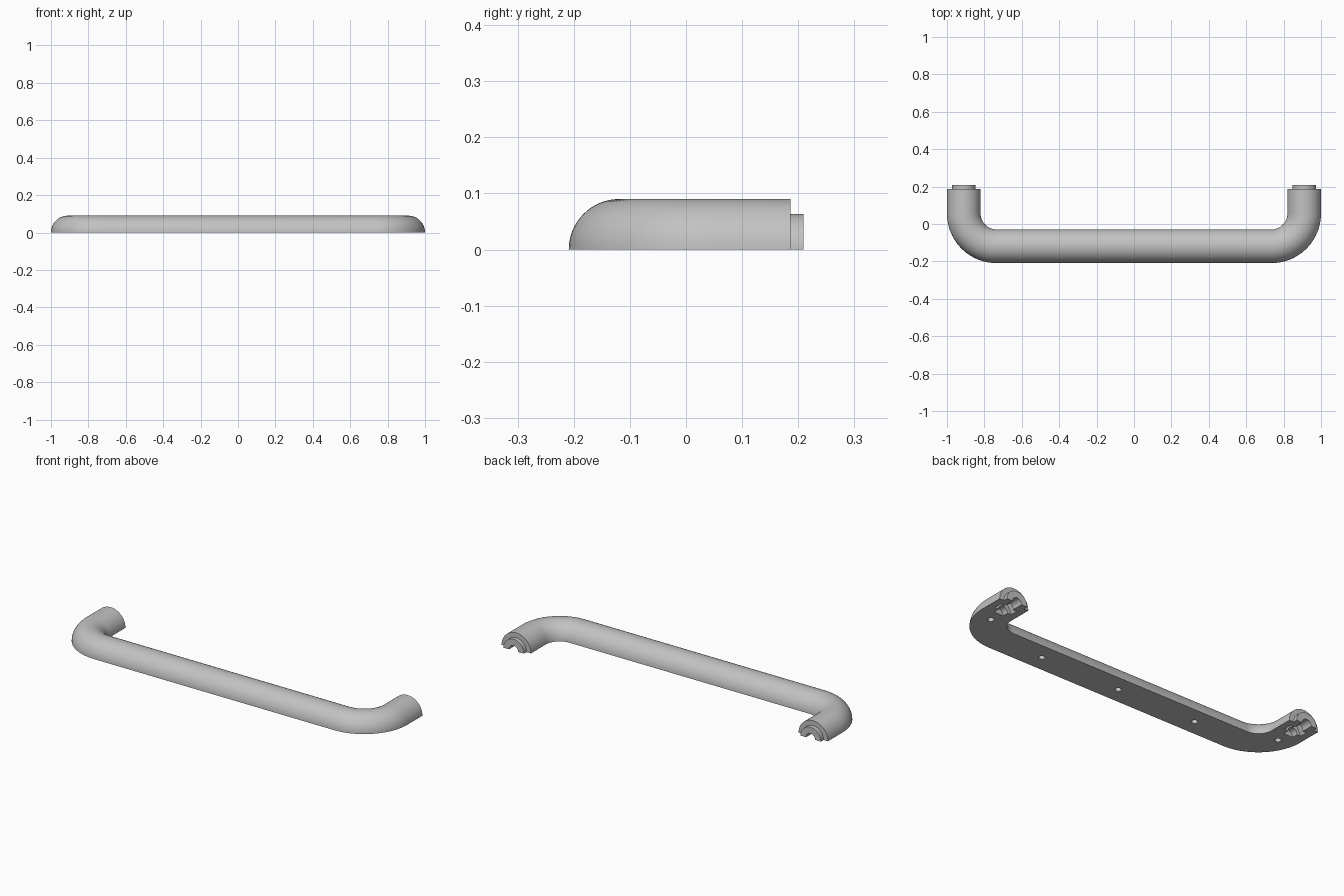
import bpy, bmesh, math
from mathutils import Vector, Matrix

if "Cube" in bpy.data.objects:
    bpy.data.objects.remove(bpy.data.objects["Cube"])

R = 0.09            # grip radius
PEG = 0.063         # peg radius at the leg ends
BEND = 0.175        # centre-line bend radius
LEG_X, BAR_Y = 0.91, -0.119
BX, BY = LEG_X - BEND, BAR_Y + BEND
LEG_END, PEG_END = 0.186, 0.209
SEG = 32

grey = bpy.data.materials.new("light grey")
grey.diffuse_color = (0.54, 0.54, 0.54, 1)
grey.use_nodes = True
grey.node_tree.nodes["Principled BSDF"].inputs["Base Color"].default_value = grey.diffuse_color

# Centre line of the right half: (x, y, direction angle, radius)
half = []
for i in range(25):
    a = math.radians(-90 + 90 * i / 24)
    half.append((BX + BEND * math.cos(a), BY + BEND * math.sin(a), a + math.pi / 2, R))
half += [(LEG_X, LEG_END, math.pi, R), (LEG_X, LEG_END, math.pi, PEG), (LEG_X, PEG_END, math.pi, PEG)]
half = [(x, y, a if a < 3 else math.pi / 2, r) for x, y, a, r in half]
path = [(-x, y, -a, r) for x, y, a, r in reversed(half)] + half

# Half-round handle swept along the path, flat underneath
bm = bmesh.new()
rings = []
for x, y, a, r in path:
    side = Vector((-math.sin(a), math.cos(a), 0))
    ring = []
    for i in range(SEG + 1):
        t = math.pi * i / SEG
        ring.append(bm.verts.new(Vector((x, y, 0)) + side * r * math.cos(t) + Vector((0, 0, r * math.sin(t)))))
    rings.append(ring)
n = SEG + 1
for p, q in zip(rings, rings[1:]):
    for i in range(n):
        if i == SEG and (p[0].co - q[0].co).length < 0.03 and abs(p[0].co.y - q[0].co.y) < 1e-6 \
                and abs(p[0].co.y - LEG_END) < 1e-6:
            continue    # shoulder step has no underside
        j = (i + 1) % n
        bm.faces.new((p[i], p[j], q[j], q[i]))
bm.faces.new(rings[0])
bm.faces.new(rings[-1])
# Underside joins the shoulder corners to the peg corners
bmesh.ops.holes_fill(bm, edges=[e for e in bm.edges if e.is_boundary], sides=0)
bmesh.ops.recalc_face_normals(bm, faces=bm.faces)
mesh = bpy.data.meshes.new("handle_half")
bm.to_mesh(mesh)
bm.free()
handle = bpy.data.objects.new("handle_half", mesh)
bpy.context.collection.objects.link(handle)
mesh.materials.append(grey)


def cut(name, sides, radius, centre, length, along_y):
    """Cut a prism-shaped recess out of the handle."""
    b = bmesh.new()
    m = Matrix.Translation(centre)
    if along_y:
        m = m @ Matrix.Rotation(math.pi / 2, 4, 'X')
        if sides == 6:
            m = m @ Matrix.Rotation(math.pi / 6, 4, 'Z') @ Matrix.Rotation(math.pi / 6, 4, 'Z')
    bmesh.ops.create_cone(b, cap_ends=True, segments=sides, radius1=radius, radius2=radius, depth=length, matrix=m)
    # Vertex pairs of the hexagon point sideways
    if sides == 6 and max(abs(v.co.x - centre[0]) for v in b.verts) < radius * 0.95:
        bmesh.ops.rotate(b, verts=b.verts, cent=centre, matrix=Matrix.Rotation(math.pi / 6, 3, 'Y'))
    me = bpy.data.meshes.new(name)
    b.to_mesh(me)
    b.free()
    me.materials.append(grey)
    cutter = bpy.data.objects.new(name, me)
    bpy.context.collection.objects.link(cutter)
    cutter.hide_render = True
    mod = handle.modifiers.new(name, 'BOOLEAN')
    mod.operation, mod.solver, mod.object = 'DIFFERENCE', 'EXACT', cutter
    bpy.context.view_layer.objects.active = handle
    bpy.ops.object.modifier_apply(modifier=name)
    bpy.data.objects.remove(cutter)


# Dowel holes along the flat side
for x, y in ((0, BAR_Y), (-0.48, BAR_Y), (0.48, BAR_Y), (-0.902, 0.003), (0.902, 0.003)):
    cut("dowel_hole", 20, 0.016, (x, y, 0), 0.08, False)
# Bolt channel and nut pocket in each leg
for s in (-1, 1):
    cut("bolt_channel", 24, 0.028, (s * LEG_X, 0.16, 0), 0.18, True)
    cut("nut_pocket", 6, 0.052, (s * LEG_X, 0.125, 0), 0.042, True)

bpy.ops.object.select_all(action='DESELECT')
handle.select_set(True)
bpy.context.view_layer.objects.active = handle
bpy.ops.object.shade_smooth_by_angle(angle=math.radians(30))
